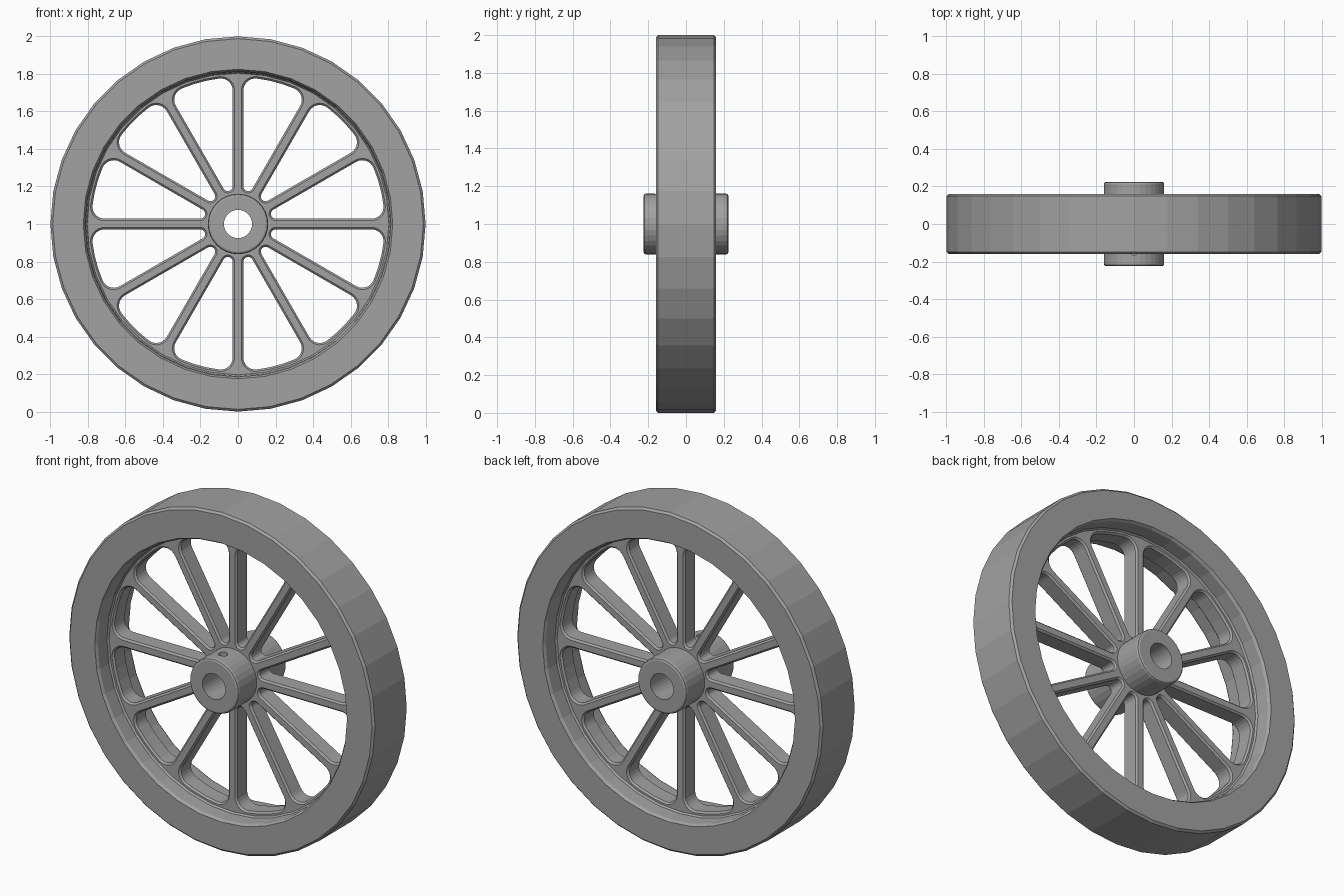
import bpy, bmesh
from math import sin, cos, pi, radians, atan2, sqrt
from mathutils import Matrix, Vector

if "Cube" in bpy.data.objects:
    bpy.data.objects.remove(bpy.data.objects["Cube"])

AXLE = 1.0            # height of the wheel centre
SPOKES = 12
STEP = 2 * pi / SPOKES

grey = bpy.data.materials.new("cast grey")
grey.use_nodes = True
colour = (0.36, 0.36, 0.36, 1)
grey.diffuse_color = colour
grey.node_tree.nodes["Principled BSDF"].inputs["Base Color"].default_value = colour


def finish(bm, name):
    bmesh.ops.recalc_face_normals(bm, faces=bm.faces)
    mesh = bpy.data.meshes.new(name)
    bm.to_mesh(mesh)
    bm.free()
    mesh.materials.append(grey)
    obj = bpy.data.objects.new(name, mesh)
    obj.location.z = AXLE
    bpy.context.collection.objects.link(obj)
    return obj


def ring(bm, radius, y, sides):
    return [bm.verts.new((radius * cos(2 * pi * i / sides), y,
                          radius * sin(2 * pi * i / sides))) for i in range(sides)]


def bridge(bm, a, b):
    for i in range(len(a)):
        j = (i + 1) % len(a)
        bm.faces.new((a[i], a[j], b[j], b[i]))


def lathe(name, half, sides):
    """Revolve a front half profile (radius, depth), mirrored to the back."""
    profile = [(r, -d) for r, d in half] + [(r, d) for r, d in reversed(half)]
    bm = bmesh.new()
    rings = [ring(bm, r, y, sides) for r, y in profile]
    for a, b in zip(rings, rings[1:] + rings[:1]):
        bridge(bm, a, b)
    return finish(bm, name)


# Heavy outer rim with chamfered edges and a stepped inner lip
lathe("rim", [(0.80, 0.05), (0.812, 0.065), (0.815, 0.145), (0.825, 0.16),
              (0.988, 0.16), (1.0, 0.148)], 36)

# Hub with bore
hub = lathe("hub", [(0.075, 0.225), (0.148, 0.225), (0.157, 0.221),
                    (0.161, 0.212)], 32)

# Set screw hole in the top of the hub, near the front
bpy.ops.mesh.primitive_cylinder_add(vertices=20, radius=0.025, depth=0.2,
                                    location=(0, -0.14, AXLE + 0.14))
cutter = bpy.context.object
cutter.name = "screw_hole_cutter"
cutter.hide_render = True
cut = hub.modifiers.new("screw hole", "BOOLEAN")
cut.object = cutter
cut.operation = "DIFFERENCE"
cut.solver = "EXACT"
bpy.context.view_layer.objects.active = hub
bpy.ops.object.modifier_apply(modifier=cut.name)
bpy.data.objects.remove(cutter)


# Web: a disc with a rounded opening between each pair of spokes
def pocket(grow):
    """Outline of one opening, moved outward by grow."""
    half_spoke, outer, fillet, tip = 0.028, 0.782, 0.065, 0.026
    off = half_spoke + fillet
    centre = Vector((sqrt((outer - fillet) ** 2 - off ** 2), off))
    lean = atan2(centre.y, centre.x)
    mid = STEP / 2

    def arc(c, r, start, end, n):
        return [c + r * Vector((cos(start + (end - start) * k / n),
                                sin(start + (end - start) * k / n)))
                for k in range(n + 1)]

    low = arc(centre, fillet + grow, -pi / 2, lean, 7)
    wall = arc(Vector((0, 0)), outer + grow, lean, STEP - lean, 3)[1:-1]
    flip = Matrix(((cos(STEP), sin(STEP)), (sin(STEP), -cos(STEP))))
    high = [flip @ p for p in reversed(low)]
    reach = (half_spoke + tip) / sin(mid)
    nose = arc(Vector((reach * cos(mid), reach * sin(mid))), tip + grow,
               STEP + pi / 2, 3 * pi / 2, 8)
    return low + wall + high + nose


def web(name, half_depth, bevel):
    bm = bmesh.new()
    layers = [(-half_depth, bevel), (-half_depth + bevel, 0),
              (half_depth - bevel, 0), (half_depth, bevel)]
    faces_at = {-half_depth: [], half_depth: []}
    for s in range(SPOKES):
        turn = Matrix.Rotation(s * STEP, 2)
        loops = []
        for y, grow in layers:
            pts = [turn @ p for p in pocket(grow)]
            loops.append([bm.verts.new((p.x, y, p.y)) for p in pts])
        for a, b in zip(loops, loops[1:]):
            bridge(bm, a, b)
        faces_at[-half_depth].append(loops[0])
        faces_at[half_depth].append(loops[-1])
    # Fill both flat sides around the openings
    for y, loops in faces_at.items():
        loops += [ring(bm, 0.12, y, 32), ring(bm, 0.806, y, 36)]
        edges = []
        for loop in loops:
            for a, b in zip(loop, loop[1:] + loop[:1]):
                edges.append(bm.edges.get((a, b)) or bm.edges.new((a, b)))
        bmesh.ops.triangle_fill(bm, edges=edges, use_beauty=True,
                                normal=(0, 1, 0))
    return finish(bm, name)


web("spoked_web", 0.055, 0.01)
